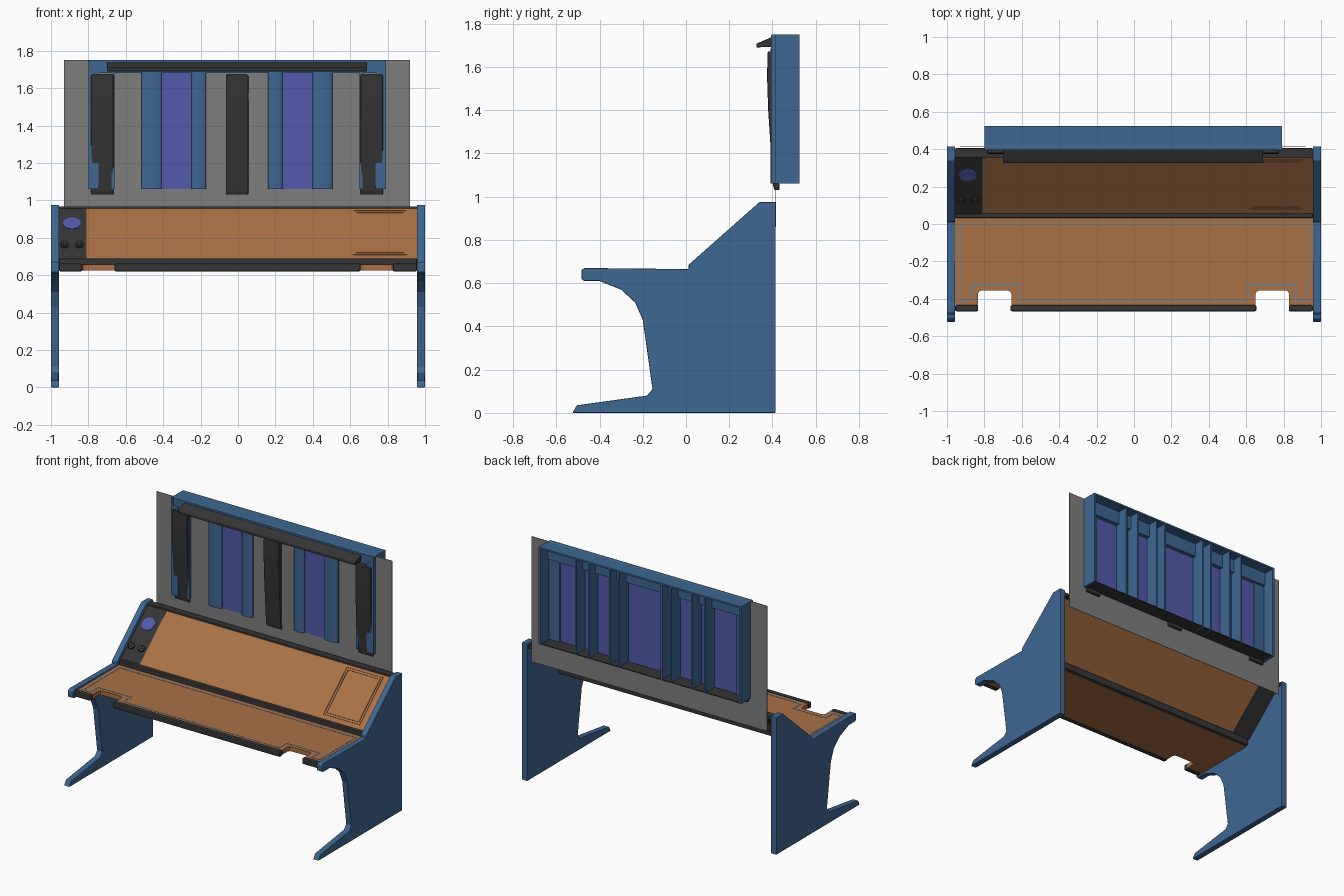
import bpy, bmesh, math
from mathutils import Matrix, Vector

if "Cube" in bpy.data.objects:
    bpy.data.objects.remove(bpy.data.objects["Cube"])


def material(name, r, g, b):
    m = bpy.data.materials.new(name)
    m.diffuse_color = (r, g, b, 1)
    m.use_nodes = True
    m.node_tree.nodes["Principled BSDF"].inputs["Base Color"].default_value = m.diffuse_color
    return m


BLUE = material("steel blue", 0.048, 0.135, 0.29)
BROWN = material("wood brown", 0.40, 0.165, 0.06)
BLACK = material("charcoal", 0.035, 0.035, 0.035)
GRAY = material("panel gray", 0.21, 0.21, 0.21)
PURPLE = material("glass purple", 0.085, 0.10, 0.40)


def prism(name, outline, axis, a, b, mat, bevel=0.0, matrix=None):
    """Extrude a 2D outline along axis x, y or z from a to b."""
    place = {"x": lambda p, t: (t, p[0], p[1]),
             "y": lambda p, t: (p[0], t, p[1]),
             "z": lambda p, t: (p[0], p[1], t)}[axis]
    bm = bmesh.new()
    lo = [bm.verts.new(place(p, a)) for p in outline]
    hi = [bm.verts.new(place(p, b)) for p in outline]
    bm.faces.new(lo)
    bm.faces.new(hi)
    n = len(outline)
    for i in range(n):
        j = (i + 1) % n
        bm.faces.new((lo[i], lo[j], hi[j], hi[i]))
    bmesh.ops.recalc_face_normals(bm, faces=bm.faces)
    me = bpy.data.meshes.new(name)
    if matrix:
        bm.transform(matrix)
    bm.to_mesh(me)
    bm.free()
    me.materials.append(mat)
    ob = bpy.data.objects.new(name, me)
    bpy.context.collection.objects.link(ob)
    if bevel:
        mod = ob.modifiers.new("soft edges", "BEVEL")
        mod.width = bevel
        mod.segments = 2
        mod.limit_method = "ANGLE"
    return ob


def box(name, x, y, z, mat, bevel=0.0, matrix=None):
    rect = [(x[0], y[0]), (x[1], y[0]), (x[1], y[1]), (x[0], y[1])]
    return prism(name, rect, "z", z[0], z[1], mat, bevel, matrix)


def ellipse(cx, cy, rx, ry, n=24):
    return [(cx + rx * math.cos(2 * math.pi * i / n),
             cy + ry * math.sin(2 * math.pi * i / n)) for i in range(n)]


def line_loop(name, pts, w, z, mat, matrix=None):
    """Thin closed line of axis-aligned strips."""
    for i, p in enumerate(pts):
        q = pts[(i + 1) % len(pts)]
        x = sorted((p[0], q[0]))
        y = sorted((p[1], q[1]))
        box(name, (x[0] - w, x[1] + w), (y[0] - w, y[1] + w), z, mat, 0, matrix)


# Side legs
leg = [(-0.525, 0), (0.415, 0), (0.415, 0.975), (0.34, 0.975), (0.012, 0.685),
       (0.012, 0.665), (-0.47, 0.67), (-0.483, 0.66), (-0.483, 0.618), (-0.47, 0.61),
       (-0.40, 0.61), (-0.30, 0.57), (-0.235, 0.51), (-0.20, 0.43), (-0.155, 0.11),
       (-0.18, 0.08), (-0.505, 0.035)]
prism("left_leg", leg, "x", -1.0, -0.957, BLUE, 0.004)
prism("right_leg", leg, "x", 0.957, 1.0, BLUE, 0.004)


# Work surface with two rounded notches
def notch(x0, x1, front=-0.45, back=-0.355, r=0.02):
    return [(x0, front), (x0, back - r), (x0 + r * 0.3, back - r * 0.3), (x0 + r, back),
            (x1 - r, back), (x1 - r * 0.3, back - r * 0.3), (x1, back - r), (x1, front)]


top = [(-0.957, 0.04), (-0.957, -0.45)] + notch(-0.835, -0.655) + notch(0.65, 0.83)
top += [(0.957, -0.45), (0.957, 0.04)]
prism("work_surface", top, "z", 0.625, 0.657, BROWN)

# Inlaid line following the notches
line = [(-0.93, 0), (-0.93, -0.41), (-0.87, -0.41), (-0.87, -0.325), (-0.615, -0.325),
        (-0.615, -0.41), (0.61, -0.41), (0.61, -0.325), (0.865, -0.325), (0.865, -0.41),
        (0.925, -0.41), (0.925, 0)]
line_loop("surface_inlay", line, 0.006, (0.655, 0.6585), GRAY)

# Front edge bars, hinge bar and rear top bar
for x in ((-0.957, -0.833), (-0.66, 0.655), (0.828, 0.957)):
    box("front_edge_bar", x, (-0.467, -0.433), (0.62, 0.662), BLACK, 0.008)
box("hinge_bar", (-0.957, 0.957), (0.032, 0.062), (0.63, 0.688), BLACK, 0.006)
box("rear_top_bar", (-0.957, 0.957), (0.355, 0.405), (0.94, 0.967), BLACK, 0.004)

# Sloped board and its controls, in slope coordinates
ang = math.atan2(0.272, 0.305)
slope = Matrix.Translation((0, 0.055, 0.688)) @ Matrix.Rotation(ang, 4, "X")


def up(y):
    return (y - 0.055) / math.cos(ang)


box("sloped_board", (-0.81, 0.957), (0, 0.41), (-0.025, 0), BROWN, 0, slope)
box("control_panel", (-0.957, -0.81), (0, 0.41), (-0.025, 0.001), BLACK, 0, slope)
for d in (0, 0.016):
    frame = [(0.617 + d, up(0.08) + d), (0.9 - d, up(0.08) + d),
             (0.9 - d, up(0.342) - d), (0.617 + d, up(0.342) - d)]
    line_loop("board_tray_rim", frame, 0.0025, (-0.002, 0.004), BROWN, slope)
prism("control_display", ellipse(-0.888, up(0.265), 0.047, 0.046), "z", -0.002, 0.004,
      PURPLE, 0, slope)
for x in (-0.927, -0.848):
    prism("control_knob", ellipse(x, up(0.133), 0.022, 0.022, 14), "z", 0, 0.012,
          BLACK, 0.002, slope)
    prism("knob_ring", ellipse(x, up(0.133), 0.017, 0.017, 14), "z", 0.01, 0.015,
          GRAY, 0, slope)
    for k in range(3):
        turn = slope @ Matrix.Translation((x, up(0.133), 0)) @ Matrix.Rotation(
            k * math.pi / 3, 4, "Z")
        box("knob_grip", (-0.022, 0.022), (-0.003, 0.003), (0.01, 0.018), BLACK, 0, turn)

# Thin back sheet
box("back_sheet", (-0.93, 0.92), (0.414, 0.417), (0.86, 1.75), GRAY)

# Upper frame: top plate, front fascia, rear rail, bottom plate
C = -0.005
box("frame_top", (-0.8, 0.79), (0.395, 0.525), (1.738, 1.75), BLUE)
box("frame_fascia", (-0.8, 0.79), (0.395, 0.413), (1.68, 1.74), BLUE)
box("frame_rear_rail", (-0.78, 0.77), (0.418, 0.45), (1.64, 1.738), BLUE)
box("frame_bottom", (-0.78, 0.77), (0.418, 0.52), (1.06, 1.066), BLACK)
for s in (-1, 1):
    def span(a, b):
        return tuple(sorted((C + s * a, C + s * b)))
    # Uprights and the channels with glass between them
    box("frame_side", span(0.795, 0.78), (0.393, 0.525), (1.06, 1.745), BLUE)
    box("frame_flange", span(0.795, 0.74), (0.393, 0.413), (1.06, 1.7), BLUE)
    box("frame_inner_edge", span(0.67, 0.655), (0.397, 0.413), (1.06, 1.68), BLUE)
    box("frame_back_plate", span(0.785, 0.695), (0.424, 0.432), (1.06, 1.738), BLUE)
    box("front_glass", span(0.405, 0.24), (0.41, 0.4145), (1.06, 1.68), PURPLE)
    for a, b in ((0.51, 0.403), (0.243, 0.165)):
        x0, x1 = span(a, b)
        strip = [(x0, 0.414), (x1, 0.414)]
        for i in range(9):
            t = math.pi * i / 8
            strip.append(((x0 + x1) / 2 + (x1 - x0) / 2 * math.cos(t),
                          0.402 - 0.012 * math.sin(t)))
        ob = prism("channel_strip", strip, "z", 1.06, 1.685, BLUE)
        bpy.context.view_layer.objects.active = ob
        ob.select_set(True)
        bpy.ops.object.shade_smooth_by_angle(angle=math.radians(40))
        ob.select_set(False)
    for r in (0.507, 0.405, 0.24, 0.168):
        box("back_rib", span(r - 0.006, r + 0.006), (0.417, 0.522), (1.06, 1.738), BLUE)
box("rear_glass", (-0.75, 0.74), (0.418, 0.422), (1.066, 1.68), PURPLE)

# Three slanted black posts
post = [(0.377, 1.672), (0.375, 1.55), (0.380, 1.4), (0.393, 1.2), (0.403, 1.05),
        (0.408, 1.03), (0.433, 1.03), (0.433, 1.06), (0.413, 1.07), (0.413, 1.672)]
for x in (-0.725, C, 0.715):
    prism("front_post", post, "x", x - 0.06, x + 0.06, BLACK, 0.007)

# Wedge-shaped top rail
rail = [(0.325, 1.69), (0.325, 1.707), (0.396, 1.738), (0.396, 1.693)]
prism("top_rail", rail, "x", -0.70, 0.69, BLACK, 0.003)
